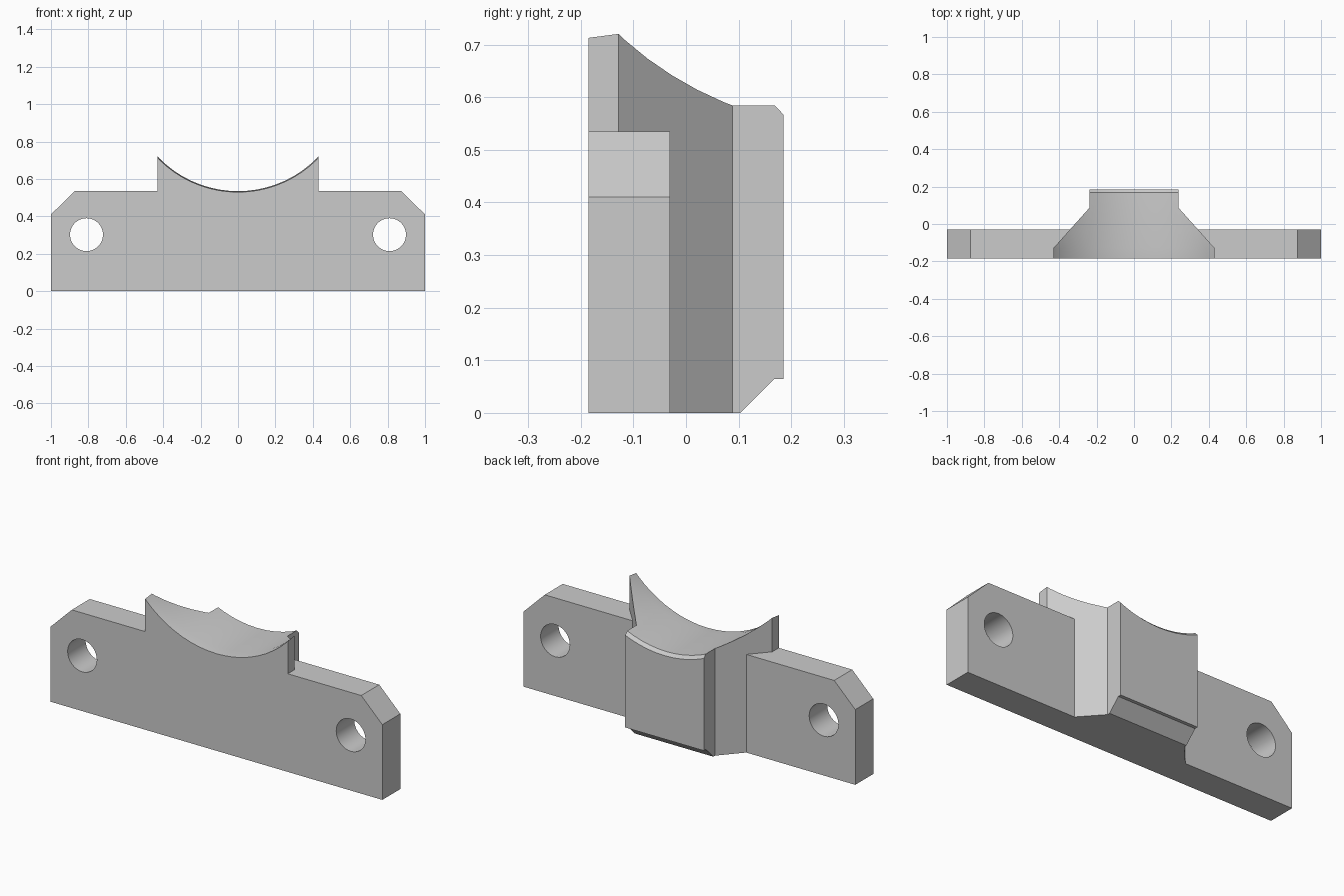
import bpy, bmesh, math
from mathutils import Vector

if "Cube" in bpy.data.objects:
    bpy.data.objects.remove(bpy.data.objects["Cube"], do_unlink=True)

grey = bpy.data.materials.new("plain grey")
grey.use_nodes = True
colour = (0.6, 0.6, 0.6, 1)
grey.diffuse_color = colour
grey.node_tree.nodes["Principled BSDF"].inputs["Base Color"].default_value = colour


def finish(name, bm):
    bmesh.ops.recalc_face_normals(bm, faces=bm.faces)
    mesh = bpy.data.meshes.new(name)
    bm.to_mesh(mesh)
    bm.free()
    mesh.materials.append(grey)
    obj = bpy.data.objects.new(name, mesh)
    bpy.context.collection.objects.link(obj)
    return obj


def prism(name, outline, direction):
    """Extrude a planar outline along a direction."""
    bm = bmesh.new()
    face = bm.faces.new([bm.verts.new(p) for p in outline])
    new = bmesh.ops.extrude_face_region(bm, geom=[face])["geom"]
    verts = [v for v in new if isinstance(v, bmesh.types.BMVert)]
    bmesh.ops.translate(bm, verts=verts, vec=Vector(direction))
    return finish(name, bm)


def lathe(name, rings, x, z, sides):
    """Closed round solid along y from (y, radius) rings."""
    bm = bmesh.new()
    loops = []
    for y, r in rings:
        angles = [2 * math.pi * i / sides for i in range(sides)]
        loops.append([bm.verts.new((x + r * math.sin(a), y, z - r * math.cos(a)))
                      for a in angles])
    for a, b in zip(loops, loops[1:]):
        for i in range(sides):
            j = (i + 1) % sides
            bm.faces.new((a[i], a[j], b[j], b[i]))
    bm.faces.new(loops[0])
    bm.faces.new(loops[-1])
    return finish(name, bm)


def combine(target, tool, operation):
    mod = target.modifiers.new(operation, "BOOLEAN")
    mod.operation = operation
    mod.solver = "EXACT"
    mod.object = tool
    bpy.context.view_layer.objects.active = target
    bpy.ops.object.modifier_apply(modifier=mod.name)
    bpy.data.objects.remove(tool, do_unlink=True)


def mirrored(half):
    return half + [(-x, v) for x, v in reversed(half)]


FRONT, PLATE_BACK, BACK = -0.185, -0.03, 0.185

# Mounting plate with chamfered upper corners
plate_half = [(1, 0), (1, 0.41), (0.873, 0.535)]
bracket = prism("cradle_bracket", [(x, FRONT, z) for x, z in mirrored(plate_half)],
                (0, PLATE_BACK - FRONT, 0))

# Central block, tapering towards the back
block_half = [(0.43, FRONT), (0.43, -0.128), (0.237, 0.088), (0.237, BACK)]
block = prism("cradle_block", [(x, y, 0) for x, y in mirrored(block_half)], (0, 0, 0.8))
combine(bracket, block, "UNION")

# Round saddle with a slight front flare and a back chamfer
saddle = lathe("saddle_cutter",
               [(-0.24, 0.602), (-0.128, 0.592), (0.168, 0.592), (0.24, 0.659)],
               0, 1.1265, 72)
combine(bracket, saddle, "DIFFERENCE")

# Sloped relief under the back of the block
relief = [(0.103, 0), (0.167, 0.064), (0.3, 0.064), (0.3, -0.1), (0.003, -0.1)]
wedge = prism("relief_cutter", [(-0.5, y, z) for y, z in relief], (1, 0, 0))
combine(bracket, wedge, "DIFFERENCE")

# Bolt holes
for side in (-1, 1):
    hole = lathe("bolt_hole_cutter", [(-0.3, 0.088), (0.1, 0.088)], side * 0.81, 0.302, 48)
    combine(bracket, hole, "DIFFERENCE")

bpy.ops.object.select_all(action="DESELECT")
bracket.select_set(True)
bpy.context.view_layer.objects.active = bracket
bpy.ops.object.shade_smooth_by_angle(angle=math.radians(30))
